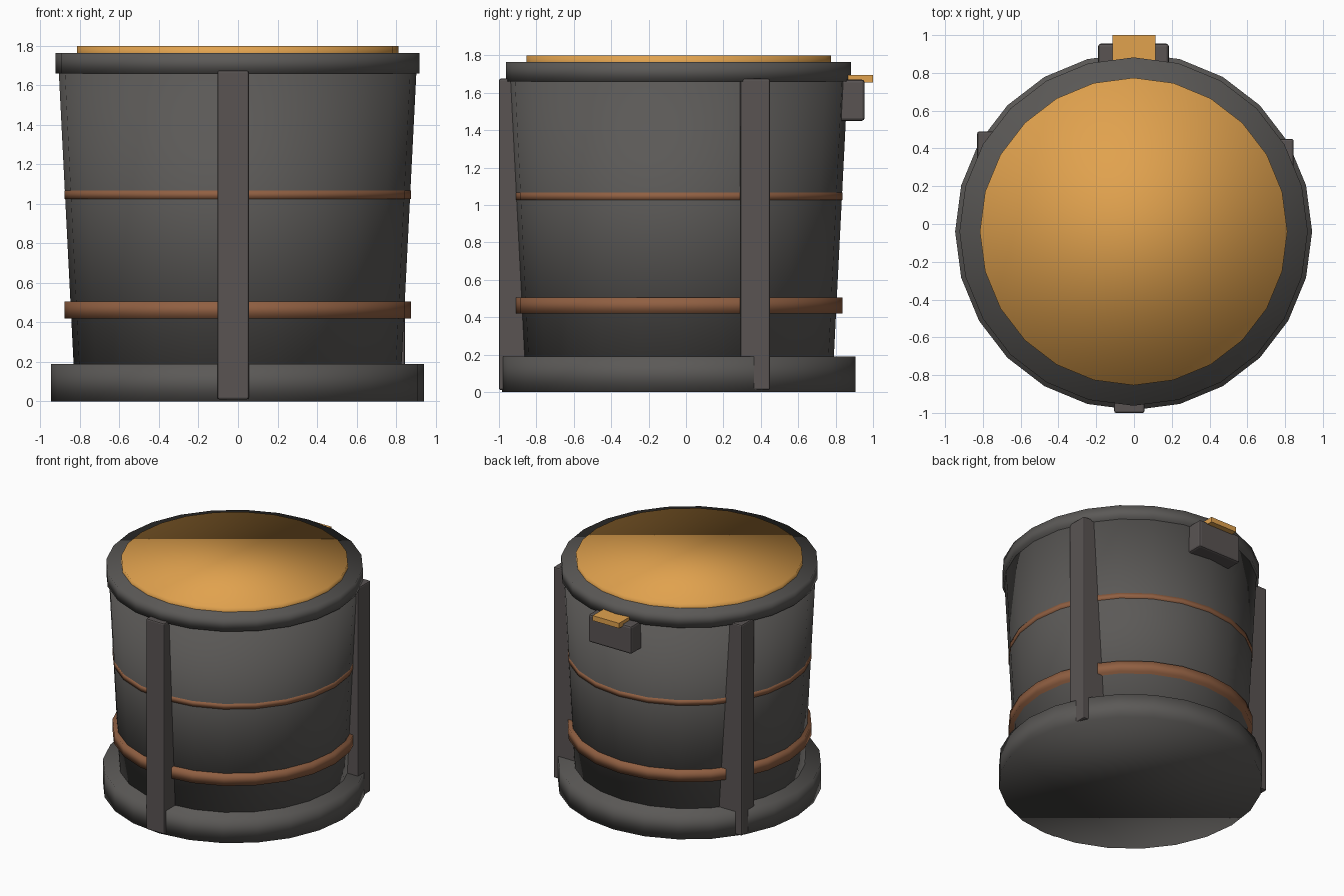
import bpy
import bmesh
from mathutils import Vector

cube = bpy.data.objects.get("Cube")
if cube:
    bpy.data.objects.remove(cube, do_unlink=True)

SIDES = 24
CENTRE = Vector((-0.002, -0.04, 0))


def material(name, rgb):
    m = bpy.data.materials.new(name)
    m.use_nodes = True
    colour = (*rgb, 1)
    m.diffuse_color = colour
    m.node_tree.nodes["Principled BSDF"].inputs["Base Color"].default_value = colour
    return m


dark_grey = material("dark grey", (0.105, 0.1, 0.095))
warm_grey = material("warm grey", (0.1, 0.088, 0.086))
copper = material("copper brown", (0.28, 0.115, 0.054))
gold = material("gold", (0.75, 0.36, 0.076))


def finish(name, bm, mat, smooth):
    mesh = bpy.data.meshes.new(name)
    bmesh.ops.recalc_face_normals(bm, faces=bm.faces)
    for f in bm.faces:
        f.smooth = smooth
    bm.to_mesh(mesh)
    bm.free()
    mesh.materials.append(mat)
    obj = bpy.data.objects.new(name, mesh)
    bpy.context.collection.objects.link(obj)
    return obj


def drum(name, z0, z1, r0, r1, mat):
    """Fully smooth capped cylinder or cone section on the barrel axis."""
    bm = bmesh.new()
    bmesh.ops.create_cone(bm, cap_ends=True, segments=SIDES,
                          radius1=r0, radius2=r1, depth=z1 - z0)
    bmesh.ops.translate(bm, verts=bm.verts, vec=CENTRE + Vector((0, 0, (z0 + z1) / 2)))
    return finish(name, bm, mat, True)


def block(name, low, high, mat, bevel=0):
    """Box between two corners, with optionally chamfered edges."""
    low, high = Vector(low), Vector(high)
    bm = bmesh.new()
    bmesh.ops.create_cube(bm, size=1)
    bmesh.ops.scale(bm, verts=bm.verts, vec=high - low)
    bmesh.ops.translate(bm, verts=bm.verts, vec=(low + high) / 2)
    if bevel:
        bmesh.ops.bevel(bm, geom=bm.edges[:], offset=bevel, segments=2,
                        profile=0.5, affect='EDGES')
    return finish(name, bm, mat, False)


# Barrel, base, rim and lid
drum("base", 0, 0.19, 0.945, 0.945, dark_grey)
drum("body", 0.1, 1.7, 0.826, 0.907, dark_grey)
drum("rim", 1.66, 1.765, 0.922, 0.922, dark_grey)
drum("lid", 1.72, 1.8, 0.814, 0.814, gold)

# Hoops
drum("lower_hoop", 0.42, 0.505, 0.877, 0.877, copper)
drum("upper_hoop", 1.025, 1.067, 0.877, 0.877, copper)

# Upright posts
block("front_post", (-0.105, -1, 0.01), (0.055, -0.82, 1.675), warm_grey, 0.01)
block("left_post", (0.62, 0.29, 0.01), (0.845, 0.45, 1.675), warm_grey, 0.01)
block("right_post", (-0.83, 0.33, 0.01), (-0.61, 0.49, 1.675), warm_grey, 0.01)

# Latch at the back
block("latch_box", (-0.19, 0.78, 1.45), (0.185, 0.955, 1.67), warm_grey, 0.015)
block("latch_tab", (-0.115, 0.8, 1.655), (0.115, 1, 1.695), gold)
